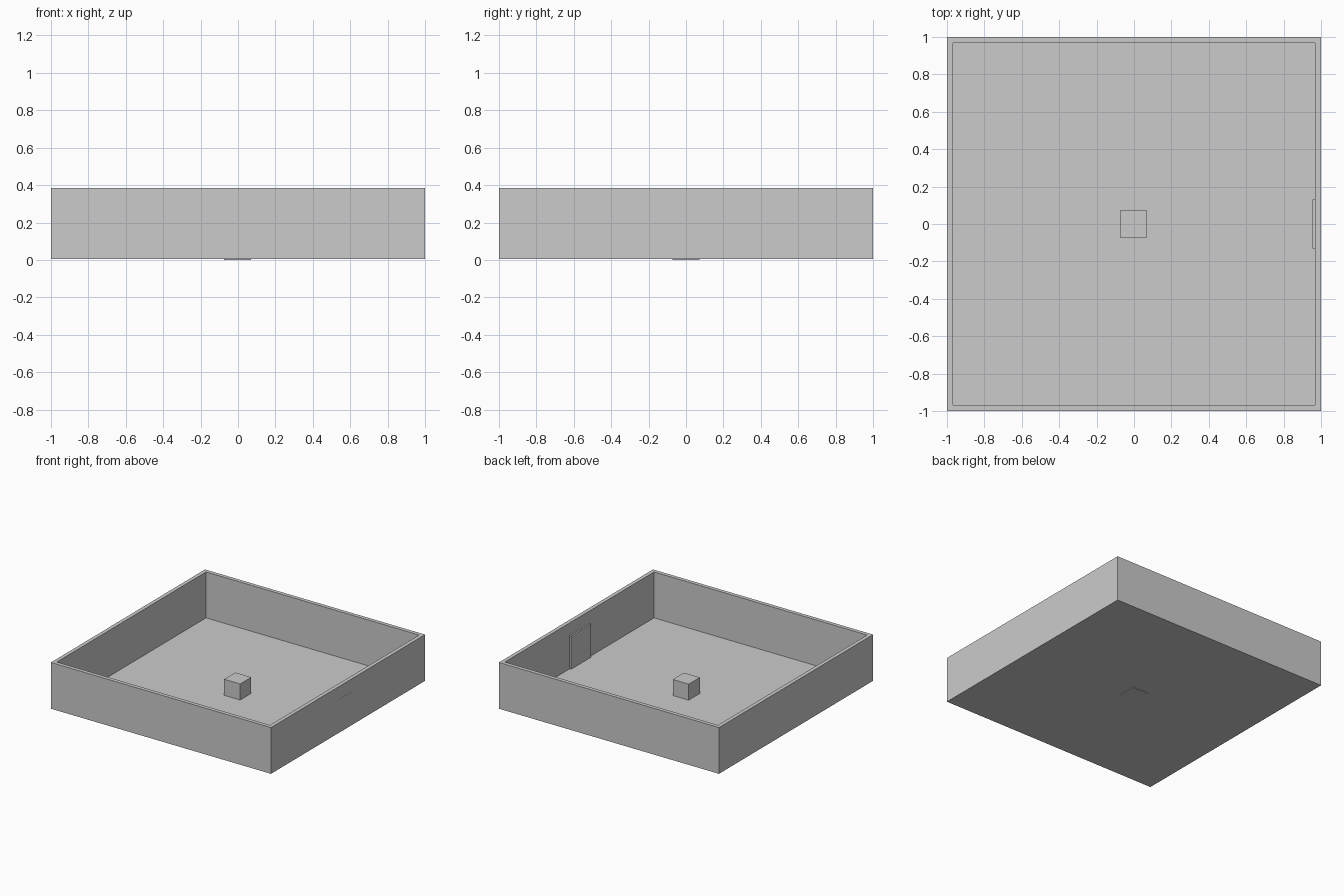
import bpy, bmesh

if "Cube" in bpy.data.objects:
    bpy.data.objects.remove(bpy.data.objects["Cube"])

BASE = 0.005      # underside of walls and floor
TOP = 0.385       # rim height
WALL = 0.045      # wall thickness


def box(name, lo, hi):
    """Axis-aligned box between two corners."""
    bm = bmesh.new()
    bmesh.ops.create_cube(bm, size=1)
    for v in bm.verts:
        for i in range(3):
            v.co[i] = (lo[i] + hi[i]) / 2 + v.co[i] * (hi[i] - lo[i])
    mesh = bpy.data.meshes.new(name)
    bm.to_mesh(mesh)
    bm.free()
    obj = bpy.data.objects.new(name, mesh)
    bpy.context.collection.objects.link(obj)
    return obj


# Room shell: a very thin floor whose inset top face leaves a rim, raised into walls
bm = bmesh.new()
bmesh.ops.create_cube(bm, size=1)
for v in bm.verts:
    v.co.x *= 2
    v.co.y *= 2
    v.co.z = TOP if v.co.z > 0 else BASE
top = max(bm.faces, key=lambda f: f.calc_center_median().z)
bmesh.ops.inset_region(bm, faces=[top], thickness=WALL)
sunk = bmesh.ops.extrude_face_region(bm, geom=[top])
for v in [g for g in sunk["geom"] if isinstance(g, bmesh.types.BMVert)]:
    v.co.z = BASE + 0.003
bmesh.ops.delete(bm, geom=[top] if top.is_valid else [], context='FACES')
bmesh.ops.recalc_face_normals(bm, faces=bm.faces[:])
mesh = bpy.data.meshes.new("room_shell")
bm.to_mesh(mesh)
bm.free()
shell = bpy.data.objects.new("room_shell", mesh)
bpy.context.collection.objects.link(shell)

# Door slab set flush in the right wall
box("door", (1 - WALL - 0.0005, -0.13, BASE), (1.0005, 0.13, 0.28))

# Small block standing in the middle of the floor
box("centre_block", (-0.075, -0.072, 0), (0.07, 0.072, 0.14))
